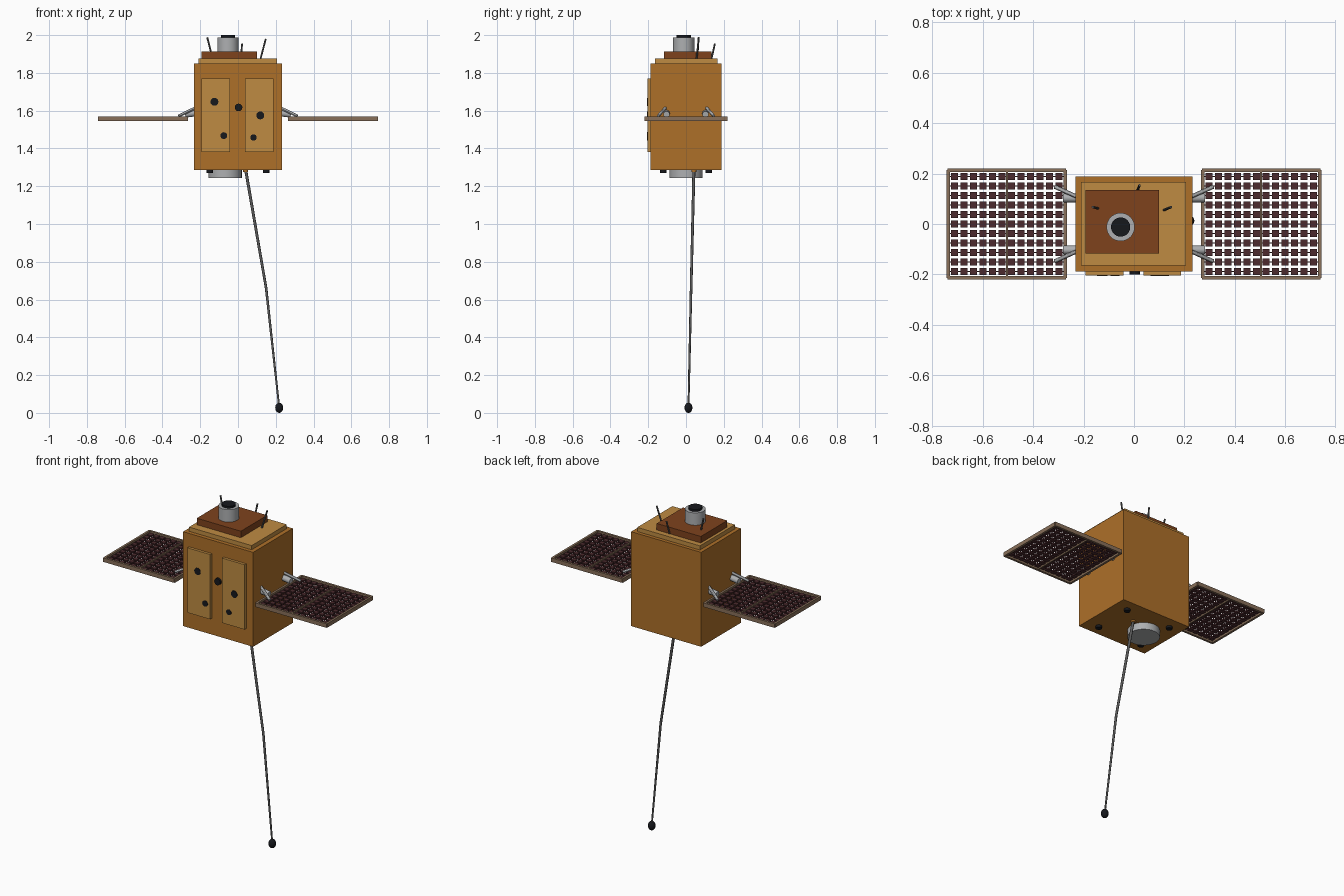
import bpy, bmesh
from mathutils import Vector, Matrix

if "Cube" in bpy.data.objects:
    bpy.data.objects.remove(bpy.data.objects["Cube"])


def material(name, rgb):
    m = bpy.data.materials.new(name)
    m.diffuse_color = (*rgb, 1)
    m.use_nodes = True
    m.node_tree.nodes["Principled BSDF"].inputs["Base Color"].default_value = m.diffuse_color
    return m


GOLD = material("gold_foil", (0.42, 0.16, 0.022))
PALE = material("pale_gold", (0.52, 0.26, 0.055))
COPPER = material("copper", (0.21, 0.055, 0.012))
CELL = material("solar_cell", (0.07, 0.023, 0.026))
FRAME = material("panel_frame", (0.25, 0.16, 0.10))
BLACK = material("black", (0.008, 0.009, 0.012))
ROD = material("rod_metal", (0.10, 0.10, 0.10))
SILVER = material("silver", (0.42, 0.43, 0.44))


def add_box(bm, lo, hi):
    lo, hi = Vector(lo), Vector(hi)
    mat = Matrix.Translation((lo + hi) / 2) @ Matrix.Diagonal((*(hi - lo), 1))
    bmesh.ops.create_cube(bm, size=1, matrix=mat)


def add_rod(bm, a, b, r1, r2=None, sides=24):
    a, b = Vector(a), Vector(b)
    d = b - a
    mat = Matrix.Translation((a + b) / 2) @ d.to_track_quat('Z', 'Y').to_matrix().to_4x4()
    bmesh.ops.create_cone(bm, cap_ends=True, segments=sides, radius1=r1,
                          radius2=r1 if r2 is None else r2, depth=d.length, matrix=mat)


def finish(name, bm, mat, smooth=False, mirror=""):
    me = bpy.data.meshes.new(name)
    bm.to_mesh(me)
    bm.free()
    me.materials.append(mat)
    ob = bpy.data.objects.new(name, me)
    bpy.context.collection.objects.link(ob)
    if mirror:
        mod = ob.modifiers.new("mirror", 'MIRROR')
        mod.use_axis = ["X" in mirror, "Y" in mirror, False]
        mod.use_mirror_merge = False
    if smooth:
        bpy.ops.object.select_all(action='DESELECT')
        ob.select_set(True)
        bpy.context.view_layer.objects.active = ob
        bpy.ops.object.shade_smooth_by_angle()
    return ob


def box(name, lo, hi, mat, mirror=""):
    bm = bmesh.new()
    add_box(bm, lo, hi)
    return finish(name, bm, mat, mirror=mirror)


def rod(name, a, b, r1, mat, r2=None, sides=24, mirror=""):
    bm = bmesh.new()
    add_rod(bm, a, b, r1, r2, sides)
    return finish(name, bm, mat, True, mirror)


# Body and stacked top decks
box("body", (-0.232, -0.188, 1.285), (0.232, 0.188, 1.85), GOLD)
box("top_deck", (-0.209, -0.165, 1.85), (0.206, 0.167, 1.875), PALE)
box("instrument_box", (-0.192, -0.116, 1.875), (0.10, 0.134, 1.914), COPPER)

# Camera barrel and lens
rod("camera_barrel", (-0.053, -0.012, 1.914), (-0.053, -0.012, 1.988), 0.056, SILVER, sides=32)
rod("camera_lens", (-0.053, -0.012, 1.98), (-0.053, -0.012, 2.0), 0.038, BLACK, sides=32)

# Whip antennas
for i, (a, b) in enumerate([((-0.143, 0.062, 1.91), (-0.163, 0.067, 1.988)),
                            ((0.014, 0.134, 1.87), (0.022, 0.153, 1.955)),
                            ((0.118, 0.055, 1.87), (0.147, 0.067, 1.98))]):
    rod(f"whip_antenna_{i + 1}", a, b, 0.005, ROD, sides=8)

# Front panels and ports
box("front_panel_left", (-0.193, -0.204, 1.382), (-0.042, -0.186, 1.77), PALE)
box("front_panel_right", (0.037, -0.204, 1.382), (0.187, -0.186, 1.77), PALE)
for i, (x, z, r, y) in enumerate([(-0.125, 1.647, 0.021, -0.206), (-0.075, 1.468, 0.018, -0.206),
                                  (0.003, 1.617, 0.020, -0.201), (0.118, 1.575, 0.021, -0.206),
                                  (0.082, 1.458, 0.017, -0.206)]):
    rod(f"front_port_{i + 1}", (x, -0.186, z), (x, y, z), r, BLACK)

# Solar wings: frame, centre bar and separate cells with open gaps
X0, X1, Y1, T = 0.266, 0.742, 0.22, 0.013
ZB, ZT = 1.546, 1.570
bm = bmesh.new()
for s in (-1, 1):
    ya, yb = sorted((s * Y1, s * (Y1 - T)))
    add_box(bm, (X0 + 0.003, ya, ZB), (X1 - 0.003, yb, ZT))
for xa in (X0, X1 - T):
    add_box(bm, (xa, -Y1 + 0.006, ZB), (xa + T, Y1 - 0.006, ZT))
xm = (X0 + X1) / 2
add_box(bm, (xm - 0.004, -Y1 + T, ZB), (xm + 0.004, Y1 - T, ZT))
finish("solar_wing_frames", bm, FRAME, mirror="X")

bm = bmesh.new()
cols, rows = 12, 11
px, py = (X1 - X0 - 2 * T) / cols, 2 * (Y1 - T) / rows
for c in range(cols):
    for r in range(rows):
        cx, cy = X0 + T + (c + 0.5) * px, -Y1 + T + (r + 0.5) * py
        h = 0.0138
        add_box(bm, (cx - h, cy - h, 1.553), (cx + h, cy + h, 1.563))
finish("solar_cells", bm, CELL, mirror="X")

# Thin bars carrying the cells
bm = bmesh.new()
for r in range(rows):
    cy = -Y1 + T + (r + 0.5) * py
    add_box(bm, (X0 + T, cy - 0.001, 1.556), (X1 - T, cy + 0.001, 1.560))
finish("cell_carriers", bm, CELL, mirror="X")

# Wing hinges and braces
rod("wing_hinge", (0.225, 0.103, 1.587), (0.28, 0.103, 1.58), 0.017, SILVER, mirror="XY")
rod("wing_brace", (0.225, 0.108, 1.615), (0.313, 0.147, 1.572), 0.008, SILVER, sides=12, mirror="XY")

# Underside: adapter ring and feet
rod("adapter_ring", (-0.068, 0, 1.29), (-0.068, 0, 1.243), 0.088, SILVER, sides=40)
rod("feet", (0.149, 0.12, 1.29), (0.149, 0.12, 1.271), 0.017, BLACK, sides=20, mirror="XY")

# Hanging boom with tip mass
root, knee, tip = (0.04, 0.042, 1.29), (0.149, 0.027, 0.66), (0.218, 0.013, 0.03)
rod("boom_socket", root, (0.04, 0.042, 1.275), 0.014, GOLD, sides=16)
rod("boom_upper", root, knee, 0.008, ROD, 0.007, 12)
rod("boom_lower", knee, tip, 0.007, ROD, 0.005, 12)
bm = bmesh.new()
bmesh.ops.create_uvsphere(bm, u_segments=24, v_segments=12, radius=1,
                          matrix=Matrix.Translation((0.218, 0.013, 0.027)) @ Matrix.Diagonal((0.021, 0.021, 0.027, 1)))
finish("boom_tip_mass", bm, BLACK, True)
